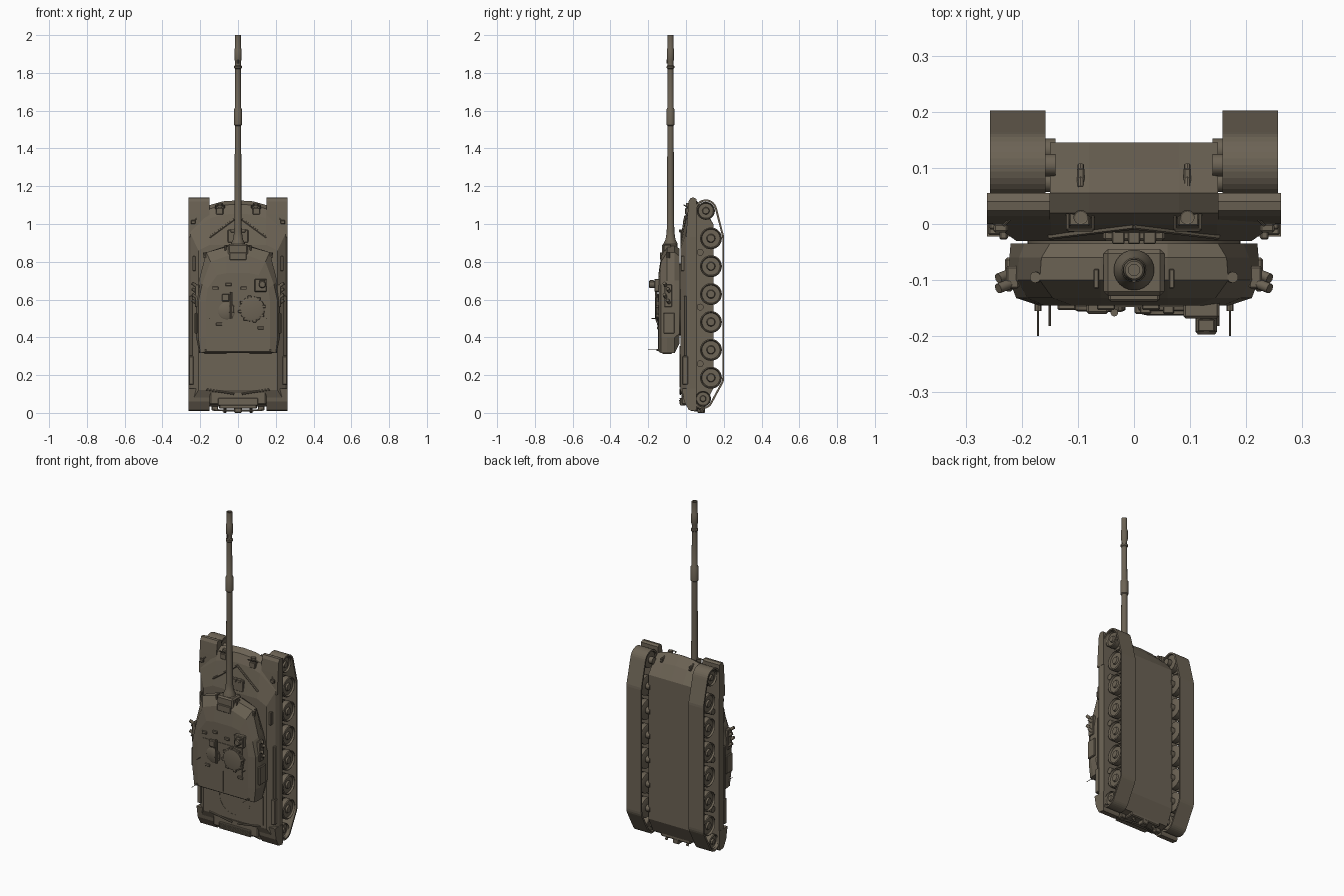
import bpy, bmesh, math
from mathutils import Vector

mat = bpy.data.materials.new("drab_brown")
mat.diffuse_color = (0.150, 0.125, 0.090, 1)


def finish(name, bm, smooth=False):
    bmesh.ops.recalc_face_normals(bm, faces=bm.faces)
    me = bpy.data.meshes.new(name)
    bm.to_mesh(me)
    bm.free()
    me.materials.append(mat)
    if smooth:
        for p in me.polygons:
            p.use_smooth = True
        me.set_sharp_from_angle(angle=math.radians(32))
    ob = bpy.data.objects.new(name, me)
    bpy.context.collection.objects.link(ob)
    return ob


def loft(name, rings, smooth=False, closed=False):
    """Skin rings of equal point count; cap the ends, or join them if closed."""
    bm = bmesh.new()
    vs = [[bm.verts.new(p) for p in r] for r in rings]
    n = len(vs[0])
    for a, b in zip(vs, vs[1:] + (vs[:1] if closed else [])):
        for i in range(n):
            j = (i + 1) % n
            bm.faces.new((a[i], a[j], b[j], b[i]))
    if not closed:
        bm.faces.new(vs[0])
        bm.faces.new(vs[-1])
    return finish(name, bm, smooth)


def sym_loft(name, levels):
    """levels: (y, right half outline in x,z from the front to the back)."""
    rings = []
    for y, half in levels:
        rings.append([(x, y, z) for x, z in half] + [(-x, y, z) for x, z in reversed(half) if x > 0])
    return loft(name, rings)


def lathe(name, profile, origin, axis, seg=24):
    """Spin (radius, distance) points around a line through origin along axis."""
    q = Vector(axis).to_track_quat('Z', 'Y')
    rings = [[Vector(origin) + q @ Vector((r * math.cos(2 * math.pi * i / seg),
                                           r * math.sin(2 * math.pi * i / seg), h))
              for i in range(seg)] for r, h in profile]
    return loft(name, rings, True)


def rod(name, a, b, r, seg=8):
    d = Vector(b) - Vector(a)
    return lathe(name, [(r, 0), (r, d.length)], a, d, seg)


def box(name, x, y, z, bevel=0):
    bm = bmesh.new()
    bmesh.ops.create_cube(bm, size=1)
    for v in bm.verts:
        v.co = [lo + (hi - lo) * (c + 0.5) for c, (lo, hi) in zip(v.co, (x, y, z))]
    if bevel:
        bmesh.ops.bevel(bm, geom=bm.edges[:], offset=bevel, segments=1, affect='EDGES')
    return finish(name, bm)


def side(s, a, b):
    return tuple(sorted((s * a, s * b)))


def prism(name, s, x0, x1, outline):
    """Extrude a y,z outline across x."""
    return loft(name, [[(s * x, y, z) for y, z in outline] for x in (x0, x1)])


def belt(circles, grow, step=32):
    """Convex outline around (y, z, r) circles."""
    pts = sorted((y + (r + grow) * math.cos(2 * math.pi * i / step),
                  z + (r + grow) * math.sin(2 * math.pi * i / step))
                 for y, z, r in circles for i in range(step))

    def chain(seq):
        out = []
        for p in seq:
            while len(out) > 1 and ((out[-1][0] - out[-2][0]) * (p[1] - out[-2][1])
                                    - (out[-1][1] - out[-2][1]) * (p[0] - out[-2][0])) <= 1e-6:
                out.pop()
            out.append(p)
        return out[:-1]
    return chain(pts) + chain(pts[::-1])


# Hull: lower tub and wide upper body with glacis
sym_loft("lower_hull", [
    (0.055, [(0, 1.125), (0.08, 1.12), (0.15, 1.10), (0.15, 0.035)]),
    (0.10, [(0, 1.075), (0.08, 1.07), (0.15, 1.06), (0.15, 0.04)]),
    (0.145, [(0, 1.0), (0.08, 1.0), (0.15, 1.0), (0.15, 0.13)])])
sym_loft("upper_hull", [
    (0.055, [(0, 1.125), (0.08, 1.12), (0.15, 1.10), (0.258, 1.08), (0.258, 0.04)]),
    (0.02, [(0, 1.105), (0.08, 1.10), (0.15, 1.08), (0.262, 1.02), (0.262, 0.035)]),
    (0.0, [(0, 1.055), (0.08, 1.05), (0.148, 1.03), (0.252, 0.95), (0.252, 0.05)]),
    (-0.03, [(0, 0.89), (0.08, 0.89), (0.148, 0.89), (0.21, 0.86), (0.21, 0.12)])])

# Deck: engine cover, vents, panels
lathe("engine_cover", [(0.105, 0), (0.105, 0.005), (0.098, 0.005), (0.098, 0.003)], (0, -0.03, 0.25), (0, -1, 0), 40)
box("deck_panel", (-0.19, 0.19), (-0.034, -0.028), (0.135, 0.31))
box("rear_deck_step", (-0.15, 0.15), (-0.024, 0.02), (0.045, 0.125), 0.006)
box("rear_grille", (-0.105, 0.105), (-0.032, 0.0), (0.04, 0.08), 0.003)
for i in range(4):
    box("grille_slat", (-0.1, 0.1), (-0.036, -0.03), (0.046 + i * 0.009, 0.05 + i * 0.009))
box("rear_plate_frame", (-0.1, 0.1), (0.015, 0.1), (0.022, 0.045), 0.005)
for s in (-1, 1):
    rod("tow_hook_rear", (s * 0.07, 0.07, 0.03), (s * 0.07, 0.09, 0.003), 0.008)
    rod("rear_bar", (s * 0.13, 0.03, 0.015), (s * 0.02, 0.06, 0.012), 0.005)
    box("exhaust", side(s, 0.105, 0.14), (0.03, 0.06), (0.012, 0.045), 0.004)
    rod("tow_cable", (s * 0.02, -0.03, 0.1), (s * 0.17, -0.03, 0.125), 0.005)
box("rear_tow_coupling", (-0.02, 0.02), (0.06, 0.1), (0, 0.03), 0.004)

# Hull front fittings
box("driver_hatch", (-0.055, 0.055), (-0.03, -0.012), (0.9, 0.97), 0.004)
for x in (-0.028, 0, 0.028):
    box("driver_periscope", (x - 0.011, x + 0.011), (-0.036, -0.012), (0.955, 0.972), 0.002)
rod("wave_breaker_left", (0, -0.004, 1.04), (-0.15, -0.022, 0.93), 0.006, 6)
rod("wave_breaker_right", (0, -0.004, 1.04), (0.15, -0.022, 0.93), 0.006, 6)
for s in (-1, 1):
    box("headlight_bracket", side(s, 0.078, 0.116), (-0.004, 0.035), (1.05, 1.085), 0.003)
    lathe("headlight", [(0.008, 0), (0.013, 0.012), (0.013, 0.03), (0.01, 0.028)],
          (s * 0.095, 0.012, 1.08), (0, 0, 1), 16)
    rod("light_guard", (s * 0.118, 0.02, 1.08), (s * 0.118, -0.01, 1.10), 0.003)
    rod("light_guard", (s * 0.073, 0.02, 1.08), (s * 0.073, -0.01, 1.10), 0.003)
    rod("light_guard_bar", (s * 0.118, -0.01, 1.10), (s * 0.073, -0.01, 1.10), 0.003)
    box("tow_hook_front", side(s, 0.088, 0.102), (0.07, 0.1), (1.05, 1.095), 0.003)
    rod("tow_pin_front", (s * 0.095, 0.105, 1.075), (s * 0.095, 0.065, 1.1), 0.006)
    box("wing_mirror", side(s, 0.225, 0.25), (-0.015, 0.0), (1.0, 1.02), 0.003)
    rod("mirror_stalk", (s * 0.22, 0.01, 1.03), (s * 0.24, -0.01, 1.01), 0.003)

    # Fenders and side stowage
    prism("front_fender", s, 0.15, 0.262, [(0, 0.93), (0.008, 1.05), (0.014, 1.12), (0.024, 1.138),
                                           (0.04, 1.14), (0.055, 1.132), (0.055, 0.93)])
    prism("rear_fender", s, 0.15, 0.262, [(-0.022, 0.13), (-0.01, 0.06), (0.015, 0.015),
                                          (0.05, 0.01), (0.055, 0.02), (0.055, 0.13)])
    box("side_rail", side(s, 0.24, 0.258), (-0.01, 0.002), (0.3, 0.62), 0.003)
    box("tool_rack", side(s, 0.225, 0.24), (-0.028, -0.008), (0.75, 0.83), 0.003)
    box("rear_locker", side(s, 0.235, 0.26), (-0.02, 0.01), (0.15, 0.3), 0.003)

    # Running gear: six road wheels, idler, sprocket, rollers, track band
    road = [(0.132, 0.186 + 0.1476 * i, 0.058) for i in range(6)]
    idler, sprocket = (0.105, 1.07, 0.048), (0.09, 0.075, 0.042)
    for nm, group in (("road_wheel", road), ("idler_wheel", [idler]), ("drive_sprocket", [sprocket])):
        for y, z, r in group:
            lathe(nm, [(r * .9, .165), (r, .168), (r, .2), (r * .7, .203), (r * .7, .212), (r, .215),
                       (r, .247), (r * .9, .251), (r * .82, .24), (r * .4, .24), (r * .33, .249)],
                  (0, y, z), (s, 0, 0), 28)
            rod("axle", (s * 0.14, y, z), (s * 0.17, y, z), 0.02, 12)
    for z in (0.26, 0.56, 0.85):
        rod("return_roller", (s * 0.145, 0.075, z), (s * 0.235, 0.075, z), 0.018, 16)
    wheels = road + [idler, sprocket]
    outer, mid = belt(wheels, 0.012), Vector((0.1, 0.57))
    inner = []
    for i, p in enumerate(outer):
        t = Vector(outer[(i + 1) % len(outer)]) - Vector(outer[i - 1])
        nrm = Vector((-t.y, t.x)).normalized() * 0.01
        inner.append(Vector(p) + (nrm if nrm.dot(mid - Vector(p)) > 0 else -nrm))
    loft("track_band", [[(s * x, q[0], q[1]) for x, q in
                         ((.158, a), (.257, a), (.257, b), (.158, b))]
                        for a, b in zip(outer, inner)], closed=True)

# Turret body with wedge front, bustle and roof
sym_loft("turret", [
    (-0.035, [(0.06, 0.87), (0.15, 0.83), (0.195, 0.70), (0.22, 0.60), (0.22, 0.42), (0.19, 0.365)]),
    (-0.06, [(0.06, 0.885), (0.165, 0.85), (0.205, 0.70), (0.222, 0.60), (0.222, 0.40), (0.205, 0.316)]),
    (-0.10, [(0.06, 0.88), (0.168, 0.85), (0.207, 0.70), (0.222, 0.60), (0.222, 0.40), (0.205, 0.316)]),
    (-0.132, [(0.06, 0.83), (0.145, 0.80), (0.19, 0.68), (0.21, 0.59), (0.21, 0.40), (0.20, 0.316)]),
    (-0.145, [(0.06, 0.74), (0.11, 0.73), (0.16, 0.66), (0.17, 0.59), (0.17, 0.40), (0.17, 0.325)])])
rod("turret_ring", (0, -0.02, 0.6), (0, -0.04, 0.6), 0.19, 40)

# Gun and mantlet
box("mantlet", (-0.054, 0.054), (-0.128, -0.045), (0.80, 0.895), 0.008)
box("mantlet_cap", (-0.045, 0.045), (-0.138, -0.12), (0.81, 0.85), 0.003)
lathe("gun_barrel", [(.036, .88), (.036, .9), (.026, .92), (.02, .96), (.018, 1.2), (.0165, 1.52),
                     (.022, 1.525), (.022, 1.605), (.0165, 1.615), (.015, 1.82), (.02, 1.825), (.02, 1.835),
                     (.0155, 1.84), (.0155, 1.86), (.019, 1.87), (.019, 1.925), (.016, 1.93), (.016, 2.0),
                     (.01, 2.0), (.01, 1.94)], (0, -0.082, 0), (0, 0, 1), 24)
rod("muzzle_reference", (0, -0.1, 1.85), (0, -0.1, 1.87), 0.004)

# Roof fittings: cupola, loader hatch, sights
lathe("commander_cupola", [(.068, 0), (.066, .01), (.06, .012), (.06, .018), (.05, .02)],
      (0.074, -0.143, 0.55), (0, -1, 0), 32)
for i in range(8):
    a = i * math.pi / 4 + 0.2
    x, z = 0.074 + 0.064 * math.cos(a), 0.55 + 0.064 * math.sin(a)
    box("cupola_periscope", (x - .01, x + .01), (-0.16, -0.14), (z - .008, z + .008), 0.002)
lathe("loader_hatch", [(.045, 0), (.045, .01), (.04, .013)], (-0.06, -0.143, 0.54), (0, -1, 0), 28)
box("loader_sight", (-0.085, -0.045), (-0.16, -0.14), (0.59, 0.63), 0.004)
rod("roof_gun", (-0.035, -0.158, 0.5), (-0.035, -0.158, 0.64), 0.007)
box("roof_gun_mount", (-0.05, -0.02), (-0.157, -0.14), (0.53, 0.57), 0.003)
box("gunner_sight_base", (0.088, 0.152), (-0.168, -0.125), (0.64, 0.71), 0.004)
lathe("gunner_sight_head", [(.019, 0), (.019, .025), (.015, .03)], (0.129, -0.167, 0.68), (0, -1, 0), 20)
box("sight_window", (0.114, 0.144), (-0.192, -0.17), (0.69, 0.703), 0.002)
for x, z in ((-0.12, 0.66), (-0.1, 0.47), (0.12, 0.45), (-0.05, 0.68), (0.03, 0.66)):
    box("roof_fitting", (x - .016, x + .016), (-0.153, -0.13), (z - .008, z + .008), 0.002)
for x in (-0.003, 0.003):
    box("bustle_seam", (x - .001, x + .001), (-0.147, -0.14), (0.335, 0.46))
box("roof_panel", (-0.13, 0.13), (-0.148, -0.14), (0.46, 0.625))

# Turret sides: smoke launchers, lifting eyes, vision slots, antennas
for s in (-1, 1):
    box("launcher_bracket", side(s, 0.205, 0.228), (-0.115, -0.075), (0.56, 0.68), 0.003)
    for i in range(4):
        y, z = -0.085 - 0.018 * (i % 2), 0.575 + 0.03 * i
        rod("smoke_launcher", (s * 0.212, y, z), (s * 0.242, y - 0.012, z + 0.022), 0.009, 12)
    box("side_stowage", side(s, 0.215, 0.23), (-0.12, -0.06), (0.42, 0.53), 0.004)
    rod("cheek_eye", (s * 0.172, -0.095, 0.82), (s * 0.176, -0.095, 0.85), 0.01, 10)
    box("cheek_slot", side(s, 0.062, 0.072), (-0.115, -0.08), (0.86, 0.89), 0.002)
    rod("antenna", (s * 0.171, -0.14, 0.333), (s * 0.171, -0.2, 0.333), 0.0015, 6)
    rod("antenna_base", (s * 0.171, -0.14, 0.333), (s * 0.171, -0.155, 0.333), 0.006)
    rod("short_antenna", (s * 0.15, -0.14, 0.5), (s * 0.15, -0.182, 0.5), 0.002, 6)
    box("rear_rack", side(s, 0.06, 0.18), (-0.125, -0.075), (0.312, 0.325), 0.003)
